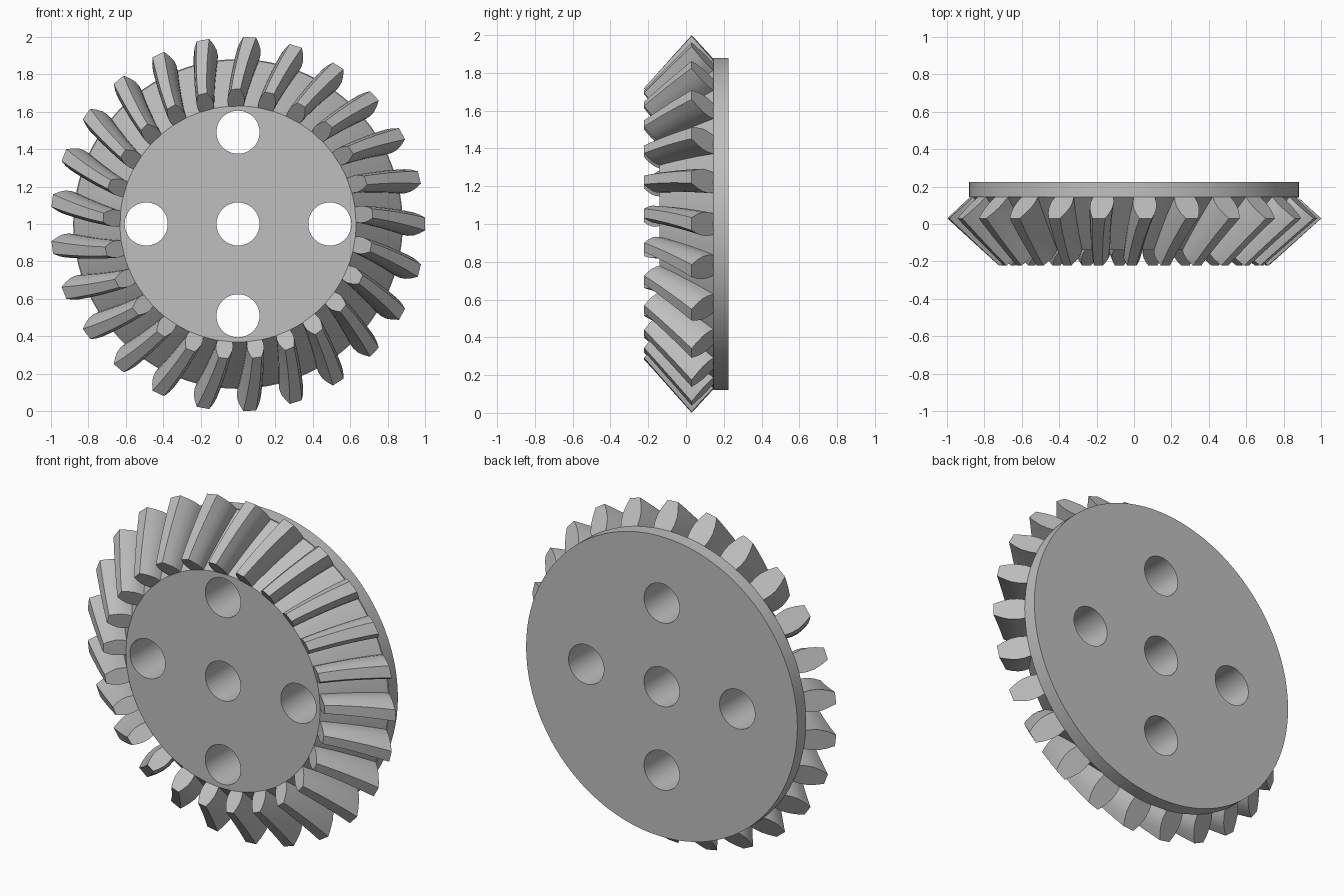
import bpy, bmesh
from math import cos, sin, radians, tau
from mathutils import Vector, Matrix

old = bpy.data.objects.get("Cube")
if old:
    bpy.data.objects.remove(old, do_unlink=True)

TEETH = 25
APEX = -0.87            # y of the cone apex all teeth converge on
TOE = 0.72              # scale of the tooth's inner end towards the apex
TWIST = radians(4.5)    # spiral from outer to inner end
AXIS = Vector((0, 0, 1))
ROOT, TIP = Vector((0.875, 0.145)), Vector((1.0, 0.03))   # radius, y at outer end

steel = bpy.data.materials.new("grey steel")
steel.use_nodes = True
colour = (0.52, 0.52, 0.52, 1)
steel.diffuse_color = colour
steel.node_tree.nodes["Principled BSDF"].inputs["Base Color"].default_value = colour


def make_object(name, bm):
    bmesh.ops.recalc_face_normals(bm, faces=bm.faces)
    mesh = bpy.data.meshes.new(name)
    bm.to_mesh(mesh)
    bm.free()
    mesh.materials.append(steel)
    obj = bpy.data.objects.new(name, mesh)
    bpy.context.collection.objects.link(obj)
    return obj


def activate(obj):
    bpy.ops.object.select_all(action='DESELECT')
    obj.select_set(True)
    bpy.context.view_layer.objects.active = obj


def polar(r, y, angle):
    return AXIS + Vector((r * cos(angle), y, r * sin(angle)))


# Gear blank: root cone with the back plate, turned around y
bm = bmesh.new()
profile = [(TOE * ROOT.x, APEX + TOE * (ROOT.y - APEX)), tuple(ROOT), (0.88, 0.145), (0.88, 0.225)]
verts = [bm.verts.new(polar(r, y, 0)) for r, y in profile]
edges = [bm.edges.new(pair) for pair in zip(verts, verts[1:])]
bmesh.ops.spin(bm, geom=verts + edges, cent=AXIS, axis=(0, 1, 0), angle=tau, steps=100)
bmesh.ops.remove_doubles(bm, verts=bm.verts, dist=0.0005)
bmesh.ops.holes_fill(bm, edges=[e for e in bm.edges if e.is_boundary], sides=0)
blank = make_object("gear_blank", bm)

# Centre bore and four mounting holes
bm = bmesh.new()
for x, z in [(0, 0), (0.49, 0), (-0.49, 0), (0, 0.49), (0, -0.49)]:
    place = Matrix.Translation(AXIS + Vector((x, 0, z))) @ Matrix.Rotation(radians(90), 4, 'X')
    bmesh.ops.create_cone(bm, cap_ends=True, segments=48, radius1=0.115, radius2=0.115,
                          depth=1, matrix=place)
cutter = make_object("hole_cutter", bm)
cutter.hide_render = True
cut = blank.modifiers.new("holes", 'BOOLEAN')
cut.operation, cut.solver, cut.object = 'DIFFERENCE', 'EXACT', cutter
activate(blank)
bpy.ops.object.modifier_apply(modifier=cut.name)
bpy.data.objects.remove(cutter, do_unlink=True)

# Spiral teeth: (height, half width) of the flank, first pair sunk into the cone
flank = [(-0.12, 0.054), (0, 0.056), (0.25, 0.063), (0.5, 0.062), (0.75, 0.051), (1, 0.034)]
outline = [(h, w) for h, w in flank] + [(h, -w) for h, w in reversed(flank)]
SECTIONS = 8
bm = bmesh.new()
for tooth in range(TEETH):
    rings = []
    for i in range(SECTIONS + 1):
        t = i / SECTIONS
        scale = 1 + (TOE - 1) * t
        ring = []
        for h, w in outline:
            p = ROOT.lerp(TIP, h) if h >= 0 else ROOT + (TIP - ROOT) * h
            angle = tau * tooth / TEETH + TWIST * t + w / p.x
            ring.append(bm.verts.new(polar(p.x * scale, APEX + scale * (p.y - APEX), angle)))
        rings.append(ring)
    for a, b in zip(rings, rings[1:]):
        for j in range(len(a)):
            k = (j + 1) % len(a)
            bm.faces.new((a[j], a[k], b[k], b[j]))
    bm.faces.new(rings[0])
    bm.faces.new(rings[-1])
teeth = make_object("gear_teeth", bm)

for obj in (blank, teeth):
    activate(obj)
    bpy.ops.object.shade_smooth_by_angle(angle=radians(30))
